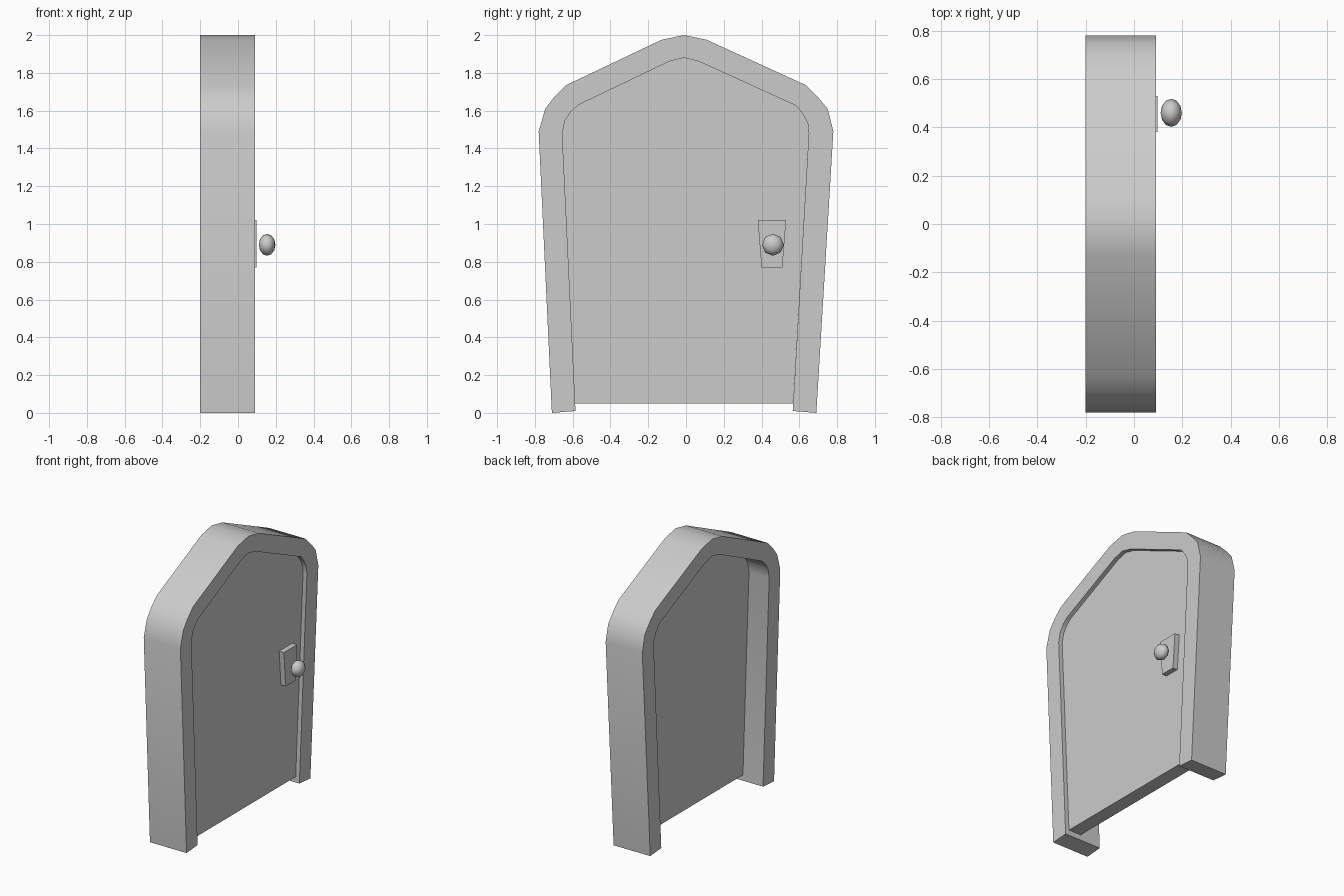
import bpy, bmesh, math

if "Cube" in bpy.data.objects:
    bpy.data.objects.remove(bpy.data.objects["Cube"])

# Profiles in (y, z): left foot, over the peak, right foot
OUTER = [(-.71, 0), (-.78, 1.49), (-.745, 1.61), (-.70, 1.67), (-.635, 1.735),
         (-.13, 1.975), (-.01, 2.0), (.11, 1.975),
         (.635, 1.735), (.70, 1.67), (.75, 1.61), (.78, 1.49), (.69, 0)]
INNER = [(-.585, .01), (-.655, 1.48), (-.64, 1.55), (-.61, 1.595), (-.57, 1.63),
         (-.09, 1.86), (-.01, 1.88), (.07, 1.86),
         (.585, 1.625), (.62, 1.58), (.645, 1.53), (.65, 1.48), (.565, .01)]
PLATE = [(.40, .77), (.38, 1.02), (.53, 1.02), (.51, .77)]


def extrude_profile(name, points, faces, x0, x1):
    """Flat faces in the yz plane, extruded from x0 to x1."""
    bm = bmesh.new()
    verts = [bm.verts.new((x0, y, z)) for y, z in points]
    flat = [bm.faces.new([verts[i] for i in f]) for f in faces]
    res = bmesh.ops.extrude_face_region(bm, geom=flat, use_keep_orig=True)
    moved = [g for g in res["geom"] if isinstance(g, bmesh.types.BMVert)]
    bmesh.ops.translate(bm, verts=moved, vec=(x1 - x0, 0, 0))
    bmesh.ops.recalc_face_normals(bm, faces=bm.faces)
    mesh = bpy.data.meshes.new(name)
    bm.to_mesh(mesh)
    bm.free()
    obj = bpy.data.objects.new(name, mesh)
    bpy.context.collection.objects.link(obj)
    return obj


def smooth(obj, degrees):
    bpy.ops.object.select_all(action='DESELECT')
    obj.select_set(True)
    bpy.context.view_layer.objects.active = obj
    bpy.ops.object.shade_smooth_by_angle(angle=math.radians(degrees))


# Arched frame, open at the bottom
n = len(OUTER)
strip = [(i, i + 1, n + i + 1, n + i) for i in range(n - 1)]
smooth(extrude_profile("door_frame", OUTER + INNER, strip, -.2, .09), 35)

# Door panel set inside the frame, raised off the ground
panel = [(-.587, .05)] + INNER[1:-1] + [(.567, .05)]
smooth(extrude_profile("door_panel", panel, [range(len(panel))], -.04, .06), 35)

# Tapered handle plate
extrude_profile("handle_plate", PLATE, [range(4)], .06, .097)

# Flattened door knob
bpy.ops.mesh.primitive_uv_sphere_add(segments=8, ring_count=6, radius=1,
                                     location=(.154, .46, .89),
                                     rotation=(0, math.pi / 2, 0))
knob = bpy.context.object
knob.name = "door_knob"
knob.scale = (.058, .058, .044)
smooth(knob, 80)
